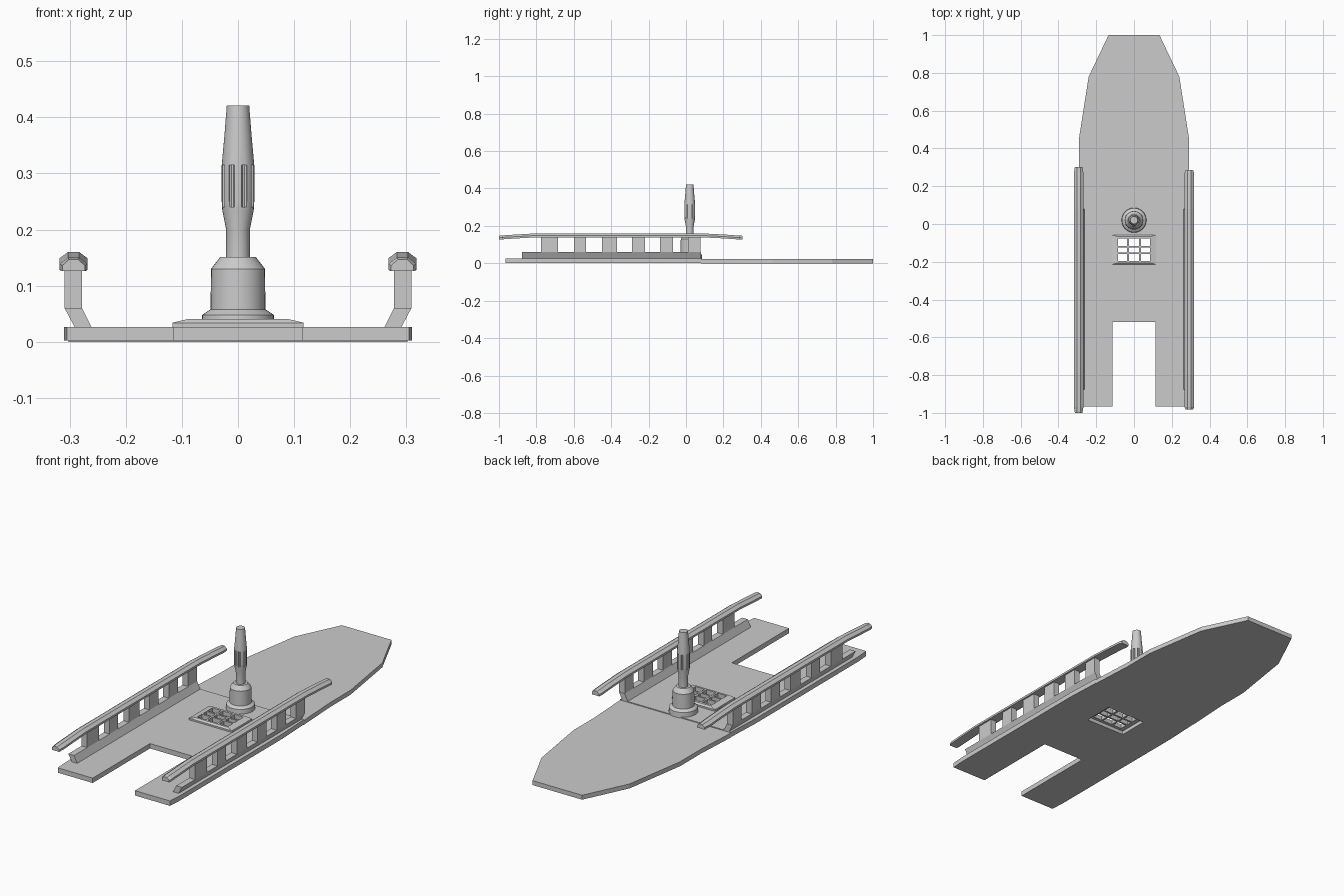
import bpy, bmesh, math
from mathutils import Vector

if "Cube" in bpy.data.objects:
    bpy.data.objects.remove(bpy.data.objects["Cube"])


def make(name, bm):
    bmesh.ops.remove_doubles(bm, verts=bm.verts, dist=1e-6)
    bmesh.ops.recalc_face_normals(bm, faces=bm.faces)
    me = bpy.data.meshes.new(name)
    bm.to_mesh(me)
    bm.free()
    ob = bpy.data.objects.new(name, me)
    bpy.context.collection.objects.link(ob)
    return ob


def loft(bm, rings):
    """Skin a list of equal-length closed rings and cap both ends."""
    vs = [[bm.verts.new(p) for p in r] for r in rings]
    n = len(vs[0])
    for a, b in zip(vs, vs[1:]):
        for i in range(n):
            j = (i + 1) % n
            bm.faces.new((a[i], a[j], b[j], b[i]))
    bm.faces.new(vs[0])
    bm.faces.new(vs[-1])


def box(bm, x0, x1, y0, y1, z0, z1):
    loft(bm, [[(x0, y0, z), (x1, y0, z), (x1, y1, z), (x0, y1, z)] for z in (z0, z1)])


def plate(name, half, z0, z1):
    """Symmetric slab from the right half of its outline."""
    pts = half + [(-x, y) for x, y in reversed(half)]
    bm = bmesh.new()
    loft(bm, [[(x, y, z) for x, y in pts] for z in (z0, z1)])
    return make(name, bm)


def cut(ob, cutter):
    cutter.hide_render = True
    cutter.hide_set(True)
    m = ob.modifiers.new("cut", "BOOLEAN")
    m.object = cutter
    m.solver = 'EXACT'


# Deck: notched aft plate and tapered fore plate
aft = plate("aft_deck", [(0.115, -0.52), (0.115, -0.965), (0.305, -0.965), (0.31, -0.9),
                         (0.31, -0.1), (0.302, 0.08)], 0.002, 0.026)
plate("fore_deck", [(0.302, 0.08), (0.29, 0.3), (0.29, 0.46), (0.24, 0.78), (0.135, 1.0)], 0.0, 0.022)

# Hatch opening through the deck
bm = bmesh.new()
box(bm, -0.108, 0.108, -0.212, -0.06, -0.05, 0.1)
cut(aft, make("hatch_cutter", bm))

# Hatch grating: bevelled frame with nine openings
bm = bmesh.new()
cy = -0.136
loft(bm, [[(sx * a, cy + sy * b, z) for sx, sy in ((-1, -1), (1, -1), (1, 1), (-1, 1))]
          for a, b, z in ((0.117, 0.079, 0.02), (0.117, 0.079, 0.034), (0.088, 0.07, 0.041))])
grate = make("hatch_grating", bm)
bm = bmesh.new()
for x0, x1 in ((-0.085, -0.036), (-0.027, 0.027), (0.036, 0.085)):
    for y0, y1 in ((-0.196, -0.16), (-0.151, -0.125), (-0.116, -0.078)):
        box(bm, x0, x1, y0, y1, -0.1, 0.1)
cut(grate, make("grating_cutter", bm))

# Side rails: flared sill, posts and curved cap
posts = ((-0.775, -0.684), (-0.6, -0.535), (-0.45, -0.37), (-0.29, -0.22), (-0.14, -0.07), (0.01, 0.078))
for side, s, trim in (("left", -1, 0.0), ("right", 1, 0.018)):
    bm = bmesh.new()
    sill = ((0.26, 0.024), (0.29, 0.024), (0.309, 0.06), (0.278, 0.06))
    loft(bm, [[(s * x, y, z) for x, z in sill] for y in (-0.877, 0.08)])
    make(side + "_rail_sill", bm)
    bm = bmesh.new()
    for y0, y1 in posts:
        box(bm, s * 0.278, s * 0.309, y0, y1, 0.06, 0.143)
    make(side + "_rail_posts", bm)
    bm = bmesh.new()
    section = ((-0.025, 0), (0.025, 0), (0.025, 0.01), (0.01, 0.021), (-0.01, 0.021), (-0.025, 0.01))
    stations = ((-1 + trim, 0.126, 0.8), (-0.97, 0.129, 1), (-0.8, 0.139, 1), (0.08, 0.139, 1),
                (0.2, 0.133, 1), (0.27, 0.128, 1), (0.303 - trim, 0.126, 0.8))
    loft(bm, [[(s * (0.293 + x * k), y, z + h) for x, h in section] for y, z, k in stations])
    make(side + "_rail_cap", bm)

# Control column: turned pedestal, shaft and handle
profile = ((0.066, 0.022), (0.064, 0.048), (0.049, 0.058), (0.048, 0.13), (0.032, 0.151), (0.021, 0.151),
           (0.021, 0.2), (0.028, 0.235), (0.029, 0.25), (0.029, 0.315), (0.024, 0.37), (0.02, 0.421))
N = 32
MY = 0.02
bm = bmesh.new()
loft(bm, [[(r * math.cos(2 * math.pi * i / N), MY + r * math.sin(2 * math.pi * i / N), z)
           for i in range(N)] for r, z in profile])
column = make("control_column", bm)
bpy.context.view_layer.objects.active = column
column.select_set(True)
bpy.ops.object.shade_smooth_by_angle(angle=math.radians(30))

# Grip flutes around the handle
bm = bmesh.new()
for k in range(8):
    a = 2 * math.pi * (k + 0.5) / 8
    c = Vector((0.03 * math.cos(a), MY + 0.03 * math.sin(a), 0))
    loft(bm, [[(c.x + 0.0055 * math.cos(math.pi * i / 4), c.y + 0.0055 * math.sin(math.pi * i / 4), z)
               for i in range(8)] for z in (0.24, 0.315)])
cut(column, make("flute_cutter", bm))
